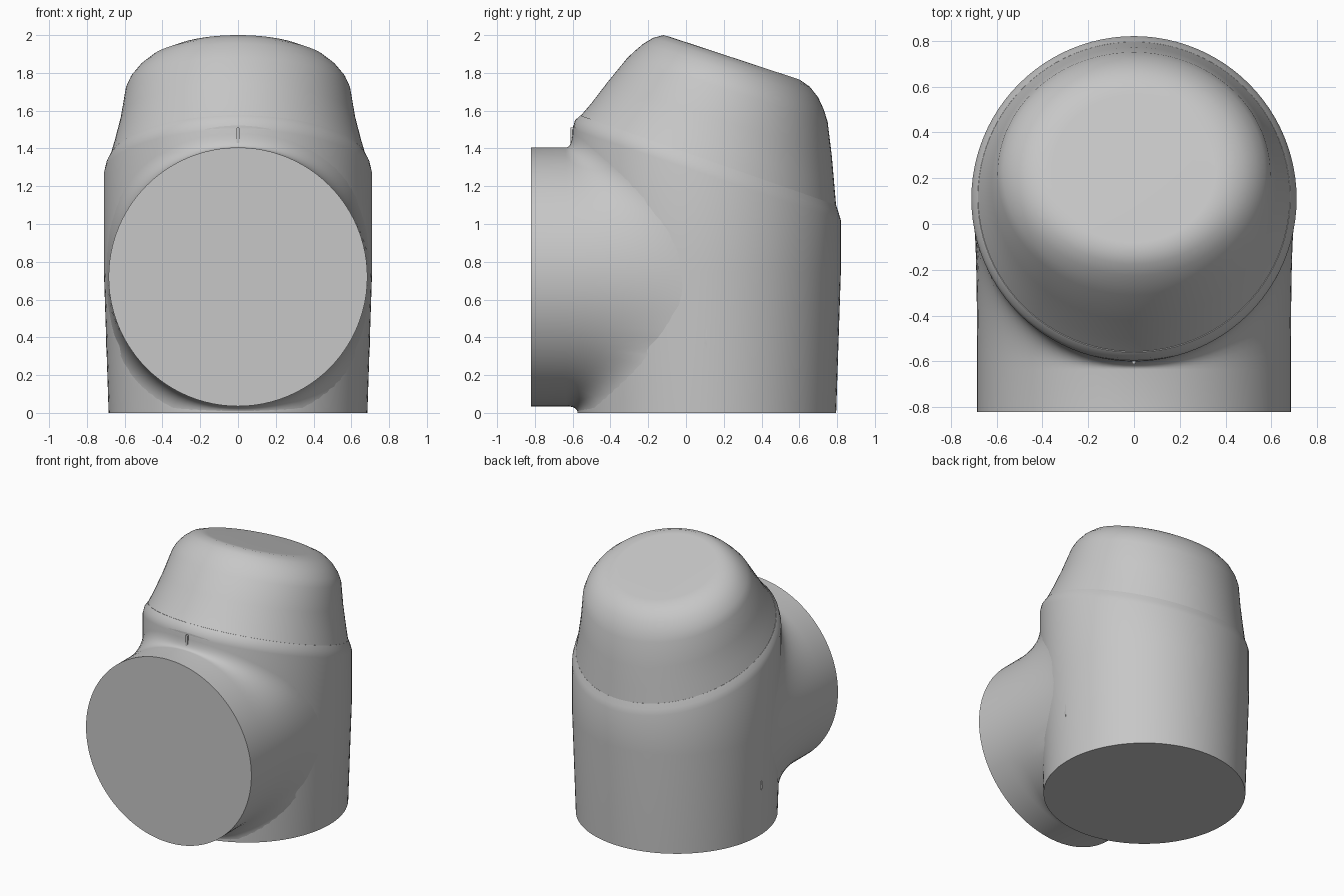
import bpy, bmesh, math
from mathutils import Vector

if "Cube" in bpy.data.objects:
    bpy.data.objects.remove(bpy.data.objects["Cube"])

SEG = 96
AXIS_Y = 0.11      # centre of the upright housing
PORT_Z = 0.72      # centre height of the front port
PORT_R = 0.685

grey = bpy.data.materials.new("light_grey")
grey.use_nodes = True
grey.diffuse_color = (0.57, 0.57, 0.57, 1)
grey.node_tree.nodes["Principled BSDF"].inputs["Base Color"].default_value = grey.diffuse_color


def loft(name, rings, crease=32):
    """Skin a stack of closed rings and cap both ends."""
    bm = bmesh.new()
    loops = [[bm.verts.new(p) for p in ring] for ring in rings]
    for a, b in zip(loops, loops[1:]):
        for i in range(len(a)):
            j = (i + 1) % len(a)
            bm.faces.new((a[i], a[j], b[j], b[i]))
    bm.faces.new(loops[0][::-1])
    bm.faces.new(loops[-1])
    bmesh.ops.recalc_face_normals(bm, faces=bm.faces[:])
    mesh = bpy.data.meshes.new(name)
    bm.to_mesh(mesh)
    bm.free()
    mesh.materials.append(grey)
    obj = bpy.data.objects.new(name, mesh)
    bpy.context.collection.objects.link(obj)
    bpy.ops.object.select_all(action='DESELECT')
    obj.select_set(True)
    bpy.context.view_layer.objects.active = obj
    bpy.ops.object.shade_smooth_by_angle(angle=math.radians(crease))
    return obj


def angles(n=SEG):
    return [2 * math.pi * i / n for i in range(n)]


def tilted_ring(front_y, front_z, back_y, back_z, half_width):
    """Ellipse in a plane leaning from its front point to its back point."""
    ring = []
    for a in angles():
        t = (1 + math.sin(a)) / 2
        ring.append((half_width * math.cos(a),
                     front_y + (back_y - front_y) * t,
                     front_z + (back_z - front_z) * t))
    return ring


# Upright housing up to the slanted, bevelled rim
housing = [
    (-0.575, 0, 0.795, 0, 0.685),
    (-0.60, 0.75, 0.82, 0.75, 0.71),
    (-0.60, 1.50, 0.82, 1.02, 0.71),
    (-0.588, 1.548, 0.808, 1.06, 0.70),
    (-0.56, 1.575, 0.795, 1.10, 0.682),
]
loft("housing", [tilted_ring(*r) for r in housing])

# Tapered neck and rounded slanted cap
cap = [
    (-0.56, 1.57, 0.795, 1.095, 0.682),
    (-0.50, 1.64, 0.785, 1.21, 0.655),
    (-0.42, 1.745, 0.772, 1.36, 0.622),
    (-0.31, 1.88, 0.75, 1.54, 0.595),
    (-0.27, 1.917, 0.73, 1.605, 0.572),
    (-0.225, 1.955, 0.70, 1.67, 0.53),
    (-0.175, 1.985, 0.655, 1.727, 0.475),
    (-0.12, 2.0, 0.60, 1.765, 0.40),
    (-0.08, 1.989, 0.56, 1.778, 0.355),
]
loft("neck_and_cap", [tilted_ring(*r) for r in cap], 40)


# Front port, flaring into the housing along a curved fillet
def on_housing(x, z, inset=0.0):
    r = 0.685 + 0.025 * min(max(z, 0) / 0.75, 1) - inset
    return Vector((x, AXIS_Y - math.sqrt(max(r * r - x * x, 0)), z))


def fillet_points(a, steps=10):
    c, s = math.cos(a), math.sin(a)
    x, z = PORT_R * c, PORT_Z + PORT_R * s
    start = Vector((x, -0.635, z))
    corner = on_housing(x, z)
    spread = 1.17
    wide = max(-0.7, min(0.7, x * spread))
    end = on_housing(wide, max(0, PORT_Z + PORT_R * s * spread), 0.002)
    return [start * (1 - t) ** 2 + corner * (2 * t * (1 - t)) + end * t * t
            for t in (k / steps for k in range(steps + 1))]


front = [(PORT_R * math.cos(a), -0.82, PORT_Z + PORT_R * math.sin(a)) for a in angles()]
columns = [fillet_points(a) for a in angles()]
loft("front_port", [front] + [list(row) for row in zip(*columns)])

# Small index mark above the port
mark = []
for y in (-0.58, -0.612):
    mark.append([(0.009 * math.cos(a), y,
                  1.47 + 0.009 * math.sin(a) + math.copysign(0.032, math.sin(a)))
                 for a in angles(16)])
loft("index_mark", mark)
